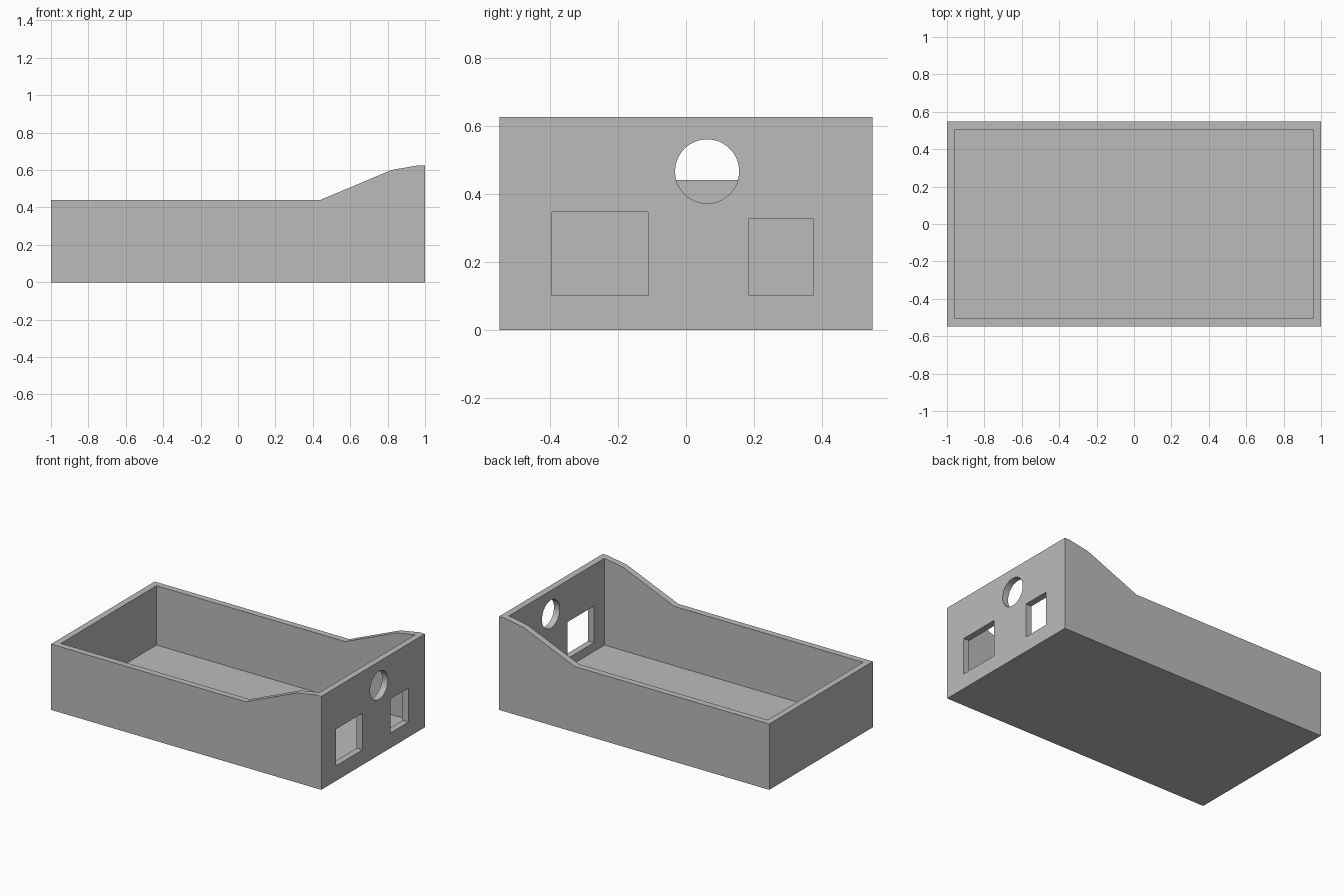
import bpy
import bmesh
from math import pi, radians
from mathutils import Matrix, Vector

if "Cube" in bpy.data.objects:
    bpy.data.objects.remove(bpy.data.objects["Cube"], do_unlink=True)

HALF_Y = 0.548
WALL = 0.043

grey = bpy.data.materials.new("plain_grey")
grey.use_nodes = True
colour = (0.5, 0.5, 0.5, 1)
grey.diffuse_color = colour
grey.node_tree.nodes["Principled BSDF"].inputs["Base Color"].default_value = colour


def add_object(name, bm):
    bmesh.ops.recalc_face_normals(bm, faces=bm.faces)
    mesh = bpy.data.meshes.new(name)
    bm.to_mesh(mesh)
    bm.free()
    mesh.materials.append(grey)
    obj = bpy.data.objects.new(name, mesh)
    bpy.context.collection.objects.link(obj)
    return obj


def box(name, low, high):
    low, high = Vector(low), Vector(high)
    bm = bmesh.new()
    bmesh.ops.create_cube(bm, size=1)
    bmesh.ops.scale(bm, vec=high - low, verts=bm.verts)
    bmesh.ops.translate(bm, vec=(low + high) / 2, verts=bm.verts)
    return add_object(name, bm)


def cut(target, cutter):
    cutter.hide_render = True
    mod = target.modifiers.new(cutter.name, "BOOLEAN")
    mod.operation = "DIFFERENCE"
    mod.solver = "EXACT"
    mod.object = cutter
    bpy.context.view_layer.objects.active = target
    bpy.ops.object.modifier_apply(modifier=mod.name)
    bpy.data.objects.remove(cutter, do_unlink=True)


# Case body: side profile extruded across the width
profile = [(-1, 0), (1, 0), (1, 0.625), (0.963, 0.625),
           (0.82, 0.6), (0.44, 0.44), (-1, 0.44)]
bm = bmesh.new()
side = bm.faces.new([bm.verts.new((x, -HALF_Y, z)) for x, z in profile])
sweep = bmesh.ops.extrude_face_region(bm, geom=[side])
bmesh.ops.translate(bm, vec=(0, 2 * HALF_Y, 0),
                    verts=[v for v in sweep["geom"] if isinstance(v, bmesh.types.BMVert)])
case = add_object("open_case", bm)

# Hollow interior, leaving the floor and walls
inner_x, inner_y = 1 - WALL, HALF_Y - WALL
cut(case, box("cavity", (-inner_x, -inner_y, WALL), (inner_x, inner_y, 1)))

# Two rectangular ports in the tall end wall
for name, y0, y1, top in (("wide_port", -0.394, -0.112, 0.346),
                          ("narrow_port", 0.185, 0.373, 0.328)):
    cut(case, box(name, (0.9, y0, 0.101), (1.1, y1, top)))

# Round port
bm = bmesh.new()
bmesh.ops.create_cone(bm, cap_ends=True, segments=64, radius1=0.094, radius2=0.094,
                      depth=0.2, matrix=Matrix.Translation((1, 0.062, 0.466))
                      @ Matrix.Rotation(pi / 2, 4, "Y"))
cut(case, add_object("round_port", bm))

# Smooth the round port only; keep all other edges crisp
bpy.ops.object.select_all(action="DESELECT")
case.select_set(True)
bpy.context.view_layer.objects.active = case
bpy.ops.object.shade_smooth_by_angle(angle=radians(8))
